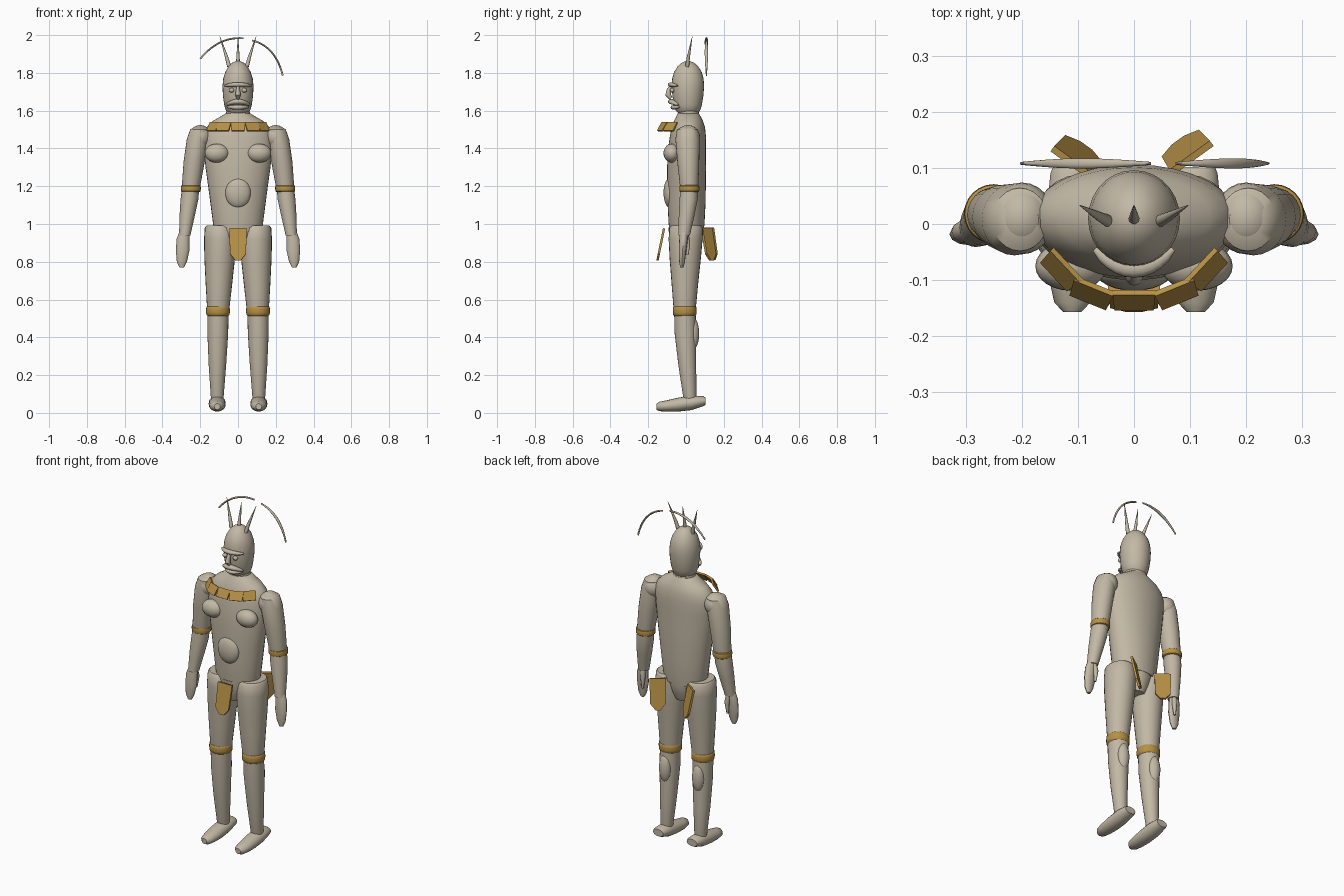
import bpy, bmesh, math
from mathutils import Vector


def material(name, rgb):
    m = bpy.data.materials.new(name)
    m.diffuse_color = (*rgb, 1)
    return m


BONE = material("pale_bone", (0.54, 0.48, 0.375))
GOLD = material("old_gold", (0.47, 0.28, 0.06))


def finish(name, bm, mat, angle=40):
    bmesh.ops.recalc_face_normals(bm, faces=bm.faces)
    me = bpy.data.meshes.new(name)
    bm.to_mesh(me)
    bm.free()
    ob = bpy.data.objects.new(name, me)
    me.materials.append(mat)
    bpy.context.collection.objects.link(ob)
    bpy.ops.object.select_all(action='DESELECT')
    ob.select_set(True)
    bpy.context.view_layer.objects.active = ob
    bpy.ops.object.shade_smooth_by_angle(angle=math.radians(angle))
    return ob


def sweep(name, stations, mat=BONE, n=24, normal=None, ref=(1, 0, 0)):
    """Elliptical rings (x, y, z, ra, rb) joined along a path; ra lies along ref."""
    bm = bmesh.new()
    pts = [Vector(s[:3]) for s in stations]
    rings = []
    for i, s in enumerate(stations):
        t = Vector(normal) if normal else pts[min(i + 1, len(pts) - 1)] - pts[max(i - 1, 0)]
        t.normalize()
        u = Vector(ref)
        u = (u - t * u.dot(t)).normalized()
        v = t.cross(u)
        rings.append([bm.verts.new(pts[i] + u * (s[3] * math.cos(a)) + v * (s[4] * math.sin(a)))
                      for a in (math.tau * k / n for k in range(n))])
    for r, q in zip(rings, rings[1:]):
        for k in range(n):
            j = (k + 1) % n
            bm.faces.new((r[k], r[j], q[j], q[k]))
    bm.faces.new(rings[0])
    bm.faces.new(rings[-1])
    return finish(name, bm, mat)


def loft(name, stations, mat=BONE, n=24):
    return sweep(name, stations, mat, n, normal=(0, 0, 1))


def ball(name, c, r, mat=BONE):
    bm = bmesh.new()
    bmesh.ops.create_uvsphere(bm, u_segments=24, v_segments=14, radius=1)
    for v in bm.verts:
        v.co = Vector([c[i] + v.co[i] * r[i] for i in range(3)])
    return finish(name, bm, mat)


def plate(name, outline, thick, mat=GOLD):
    """Flat polygon in space given a thickness."""
    bm = bmesh.new()
    f = bm.faces.new([bm.verts.new(p) for p in outline])
    f.normal_update()
    off = f.normal * thick
    g = bmesh.ops.extrude_face_region(bm, geom=[f])["geom"]
    for v in g:
        if isinstance(v, bmesh.types.BMVert):
            v.co += off
    return finish(name, bm, mat, 20)


def flap(name, top, bottom, wide):
    """Hanging pentagon cloth between two centre points."""
    top, bottom, w = Vector(top), Vector(bottom), Vector(wide)
    low = top.lerp(bottom, 0.8)
    return plate(name, [top - w, top + w, low + w * 0.92, bottom + w * 0.3,
                        bottom - w * 0.3, low - w * 0.92], 0.012)


def band(name, x, y, z, r, h):
    return loft(name, [(x, y, z + h * k, r * f, r * f) for k, f in
                       ((-.5, .88), (-.4, .97), (-.15, 1), (.15, 1), (.4, .97), (.5, .88))], GOLD)


# Torso, neck and pelvis
loft("torso", [(0, .003, .96, .125, .09), (0, .003, 1.0, .132, .095), (0, .003, 1.1, .145, .1),
               (0, .003, 1.2, .158, .102), (0, .003, 1.3, .172, .103), (0, .005, 1.4, .182, .1),
               (0, .01, 1.46, .184, .096), (0, .012, 1.51, .17, .089), (0, .013, 1.545, .135, .077),
               (0, .013, 1.57, .09, .064), (0, .013, 1.585, .066, .056)], n=32)
loft("neck", [(0, .014, 1.56, .066, .055), (0, .014, 1.63, .058, .052)])
loft("pelvis", [(0, 0, .855, .055, .06), (0, 0, .9, .075, .08), (0, 0, .945, .092, .09),
                (0, 0, .982, .097, .093)])
ball("belly", (0, -.085, 1.165), (.068, .034, .08))

# Head
loft("head", [(0, .012, 1.585, .048, .05), (0, .01, 1.6, .064, .064), (0, .01, 1.63, .073, .074),
              (0, .01, 1.68, .08, .082), (0, .01, 1.73, .082, .086), (0, .01, 1.77, .078, .083),
              (0, .01, 1.805, .067, .073), (0, .01, 1.835, .05, .054), (0, .01, 1.853, .032, .034),
              (0, .01, 1.863, .01, .011)], n=28)


def face_bar(name, z, spread, y0, thick, droop):
    """Tapered bar bent around the front of the face."""
    st = []
    for k in range(-5, 6):
        t = k / 5
        r = thick * max(.25, math.sqrt(1 - .9 * t * t))
        st.append((spread * t, y0 + .035 * t * t, z - droop * t * t, r, r * 1.3))
    return sweep(name, st, n=12, ref=(0, 0, 1))


face_bar("brow", 1.738, .07, -.08, .012, .006)
face_bar("upper_lip", 1.648, .062, -.077, .014, .018)
face_bar("lower_lip", 1.617, .055, -.066, .012, -.003)
sweep("nose", [(0, -.076, 1.735, .007, .01), (0, -.09, 1.705, .011, .014),
               (0, -.095, 1.685, .015, .015), (0, -.08, 1.665, .008, .01)], n=12)

# Head spikes
for name, x0, x1 in (("spike_mid", 0, 0), ("spike_left", -.047, -.096), ("spike_right", .047, .096)):
    sweep(name, [(x0, .006, 1.835, .011, .011), (x0 * .75 + x1 * .25, .012, 1.88, .009, .009),
                 (x1, .033, 1.992, .001, .001)], n=10)


def plume(name, a, c, b):
    """Thin tapered arc from a through control c to b in the x-z plane."""
    st = []
    for k in range(15):
        t = k / 14
        x, z = [(1 - t) ** 2 * a[i] + 2 * t * (1 - t) * c[i] + t * t * b[i] for i in (0, 1)]
        w = .3 + .7 * math.sin(math.pi * t)
        st.append((x, .108, z, .009 * w, .005))
    return sweep(name, st, n=10, ref=(0, 1, 0))


plume("plume_left", (-.2, 1.875), (-.1, 1.995), (.03, 1.983))
plume("plume_right", (.075, 1.972), (.2, 1.94), (.237, 1.785))

# Paired body parts
for s, side in ((-1, "left"), (1, "right")):
    ball("eye_" + side, (s * .034, -.073, 1.708), (.014, .012, .012))
    ball("chest_" + side, (s * .112, -.075, 1.375), (.064, .044, .05))
    ball("shoulder_" + side, (s * .2, .01, 1.46), (.058, .064, .064))
    loft("upper_arm_" + side, [(s * .2, .008, 1.515, .03, .03), (s * .203, .008, 1.5, .05, .056),
                               (s * .213, .008, 1.45, .058, .064), (s * .232, .012, 1.33, .056, .058),
                               (s * .25, .017, 1.19, .048, .048), (s * .252, .017, 1.15, .043, .043)])
    band("arm_band_" + side, s * .25, .018, 1.188, .053, .036)
    loft("forearm_" + side, [(s * .25, .017, 1.2, .045, .046), (s * .257, .014, 1.13, .047, .048),
                             (s * .268, .004, 1.05, .041, .042), (s * .282, -.01, .94, .03, .031)])
    loft("hand_" + side, [(s * .283, -.01, .96, .027, .022), (s * .291, -.013, .92, .034, .023),
                          (s * .293, -.018, .86, .036, .02), (s * .297, -.021, .8, .027, .015),
                          (s * .298, -.022, .77, .012, .009)], n=12)
    sweep("thumb_" + side, [(s * .279, .002, .945, .014, .013), (s * .274, .01, .9, .014, .013),
                            (s * .277, .008, .835, .006, .006)], n=10)
    # Leg
    loft("thigh_" + side, [(s * .1, 0, .992, .066, .078), (s * .098, 0, .98, .078, .088),
                           (s * .096, -.002, .92, .084, .09), (s * .097, -.004, .82, .081, .083),
                           (s * .101, -.006, .68, .07, .07), (s * .105, -.007, .54, .058, .058),
                           (s * .105, -.006, .51, .054, .054)])
    band("knee_band_" + side, s * .106, -.007, .54, .063, .052)
    loft("shin_" + side, [(s * .106, -.006, .54, .056, .057), (s * .107, -.003, .42, .055, .057),
                          (s * .109, .007, .25, .046, .047), (s * .11, .02, .085, .034, .035),
                          (s * .11, .021, .06, .03, .03)])
    ball("calf_" + side, (s * .108, .036, .42), (.036, .034, .085))
    # Foot runs from heel to toe
    sweep("foot_" + side, [(s * .11, .102, .062, .034, .02), (s * .11, .09, .062, .039, .027),
                           (s * .11, .03, .053, .045, .038), (s * .11, -.04, .044, .045, .037),
                           (s * .11, -.1, .037, .041, .03), (s * .11, -.14, .034, .032, .025),
                           (s * .11, -.157, .033, .016, .016)], n=16, normal=(0, -1, 0))
    # Rear hip cloth
    flap("rear_flap_" + side, (s * .106, .113, .98), (s * .085, .14, .808), (s * .036, .026, 0))

# Front loincloth
flap("front_flap", (0, -.122, .978), (0, -.157, .808), (.046, 0, 0))

# Collar of overlapping tilted plates
for k, (x, y, yaw) in enumerate(((0, -.118, 0), (.069, -.107, 22), (-.069, -.107, -22),
                                 (.117, -.07, 47), (-.117, -.07, -47))):
    a = math.radians(yaw)
    along = Vector((math.cos(a), math.sin(a), 0)) * .038
    out = Vector((math.sin(a), -math.cos(a), 0)) * .028
    top = Vector((x, y, 1.535))
    low = top + out + Vector((0, 0, -.045))
    plate("collar_plate_%d" % (k + 1), [top - along, low - along * .92, low + along * .92, top + along], .01)
